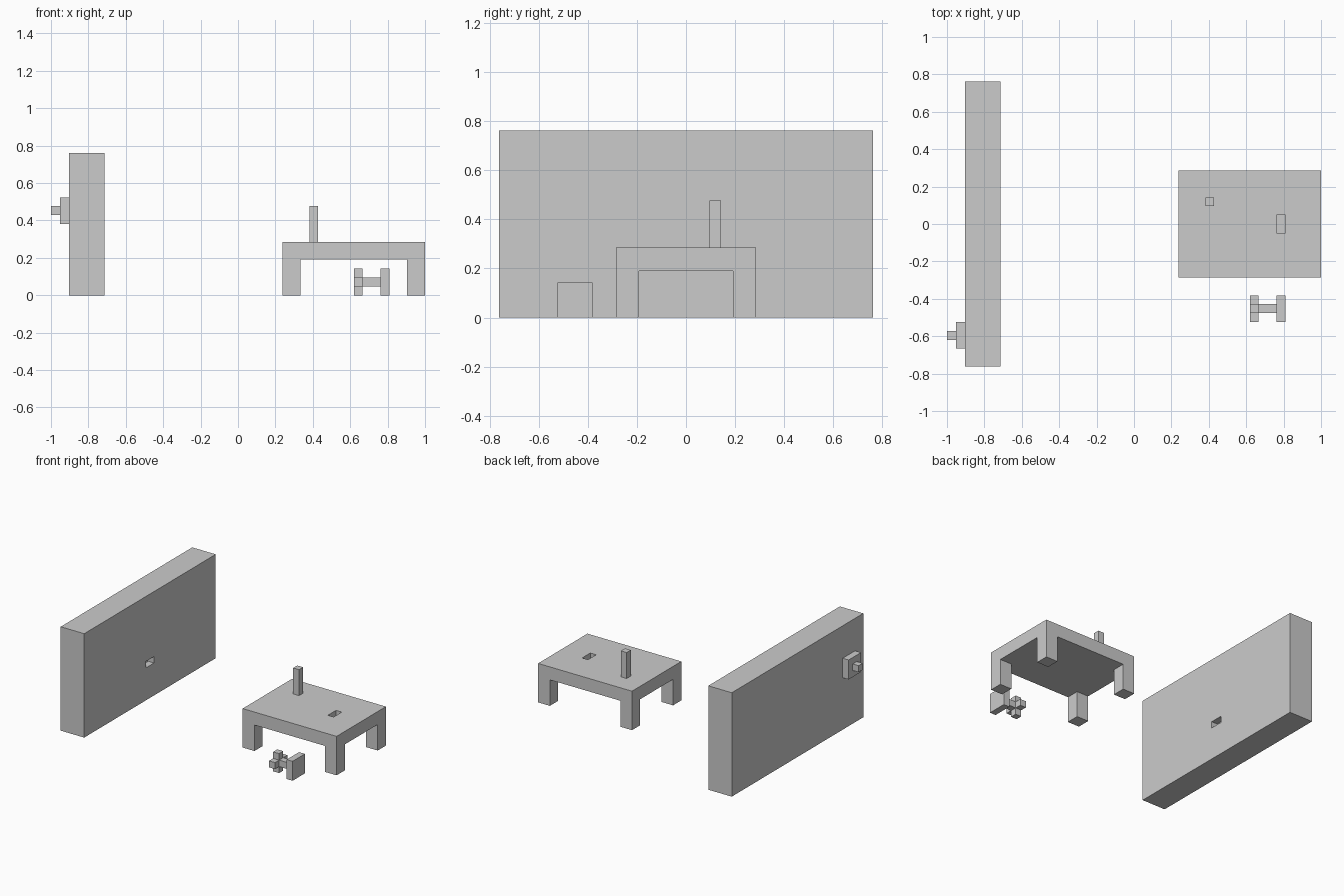
import bpy
import bmesh

if "Cube" in bpy.data.objects:
    bpy.data.objects.remove(bpy.data.objects["Cube"])

U = 1 / 21  # grid unit of the model


def box(name, x, y, z):
    """Box between (min, max) limits given in grid units."""
    bm = bmesh.new()
    bmesh.ops.create_cube(bm, size=1)
    for v in bm.verts:
        for i, (lo, hi) in enumerate((x, y, z)):
            v.co[i] = (hi if v.co[i] > 0 else lo) * U
    mesh = bpy.data.meshes.new(name)
    bm.to_mesh(mesh)
    bm.free()
    ob = bpy.data.objects.new(name, mesh)
    bpy.context.collection.objects.link(ob)
    return ob


def combine(ob, operation, *limits):
    """Cut boxes out of, or fuse boxes onto, an object."""
    for lim in limits:
        tool = box("helper", *lim)
        tool.hide_render = True
        mod = ob.modifiers.new("bool", 'BOOLEAN')
        mod.operation, mod.solver, mod.object = operation, 'EXACT', tool
        bpy.context.view_layer.objects.active = ob
        bpy.ops.object.modifier_apply(modifier=mod.name)
        bpy.data.objects.remove(tool)


# Upright wall slab with a shallow slot in its inner face
wall = box("wall", (-19, -15), (-16, 16), (0, 16))
combine(wall, 'DIFFERENCE', ((-16, -14), (-1, 1), (5, 6)))

# Square plate and knob on the outer face of the wall
box("wall_plate", (-20, -19), (-14, -11), (8, 11))
box("wall_knob", (-21, -20), (-13, -12), (9, 10))

# Table: block cleared both ways to leave corner legs, slot in the top
table = box("table", (5, 21), (-6, 6), (0, 6))
combine(table, 'DIFFERENCE',
        ((7, 19), (-7, 7), (-1, 4)),
        ((4, 22), (-4, 4), (-1, 4)),
        ((16, 17), (-1, 1), (5, 7)))

# Post standing on the table
box("table_post", (8, 9), (2, 3), (6, 10))

# Loose valve: square plate, stem and cross-shaped handle
box("valve_plate", (16, 17), (-11, -8), (0, 3))
box("valve_stem", (14, 16), (-10, -9), (1, 2))
handle = box("valve_handle", (13, 14), (-11, -8), (1, 2))
combine(handle, 'UNION', ((13, 14), (-10, -9), (0, 3)))
